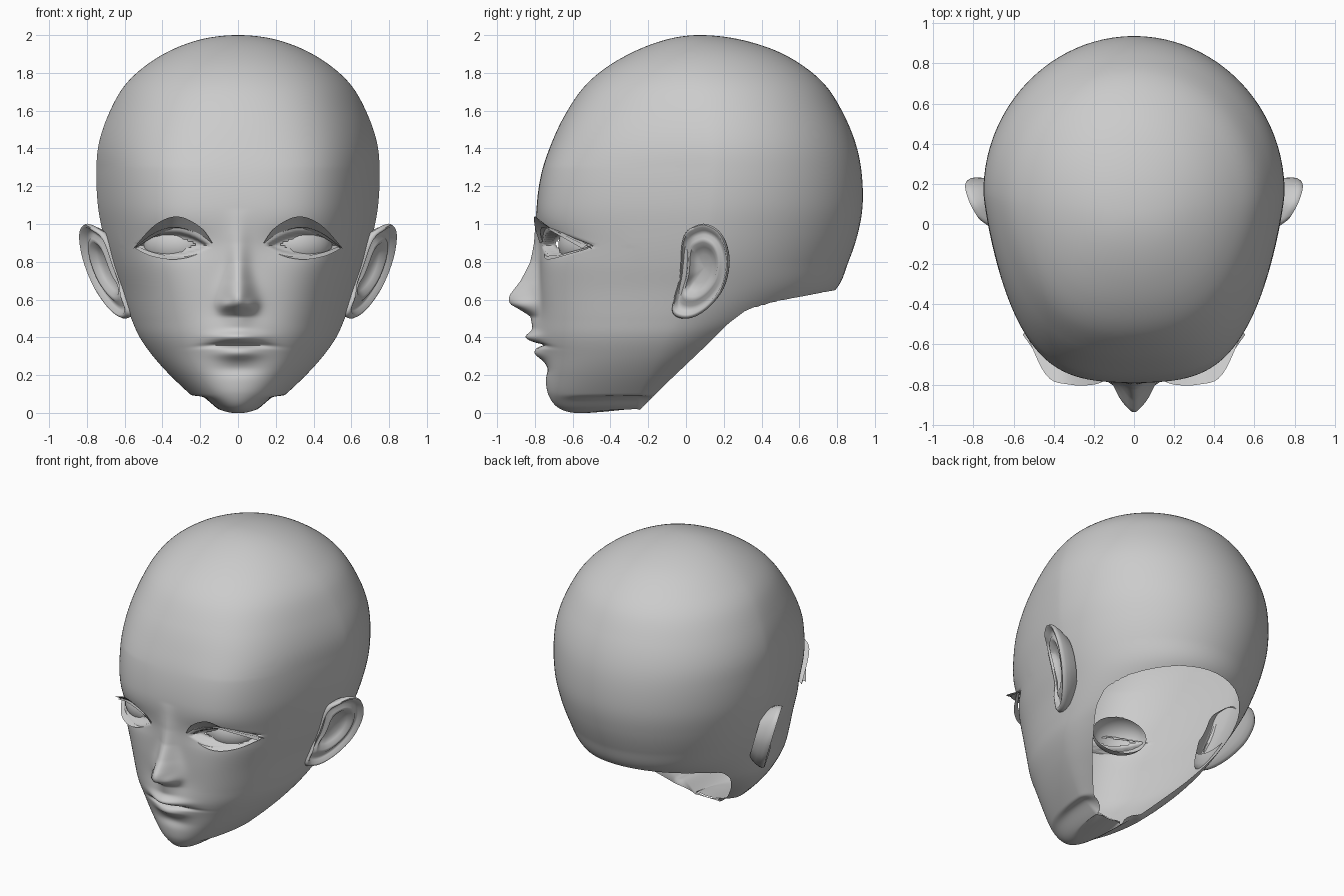
import bpy, bmesh, math
from mathutils import Vector

if "Cube" in bpy.data.objects:
    bpy.data.objects.remove(bpy.data.objects["Cube"])


def cat(pts, s):
    """Catmull-Rom through a list of tuples, parameter s in point units."""
    i = max(0, min(int(s), len(pts) - 2))
    t = s - i
    p1, p2 = pts[i], pts[i + 1]
    p0, p3 = pts[max(i - 1, 0)], pts[min(i + 2, len(pts) - 1)]
    return [0.5 * (2*b + (c - a)*t + (2*a - 5*b + 4*c - d)*t*t + (3*b - a - 3*c + d)*t**3)
            for a, b, c, d in zip(p0, p1, p2, p3)]


def lin(table, v):
    if v <= table[0][0]:
        return table[0][1]
    for (a, fa), (b, fb) in zip(table, table[1:]):
        if v <= b:
            return fa + (fb - fa) * (v - a) / (b - a)
    return table[-1][1]


def smooth(t):
    t = max(0.0, min(1.0, t))
    return t * t * (3 - 2 * t)


def bump(x, z, cx, cz, sx, sz):
    return math.exp(-((x - cx) / sx) ** 2 - ((z - cz) / sz) ** 2)


def finish(name, bm, angle=60, mirror=False):
    bmesh.ops.remove_doubles(bm, verts=bm.verts, dist=0.0003)
    bmesh.ops.recalc_face_normals(bm, faces=bm.faces)
    me = bpy.data.meshes.new(name)
    bm.to_mesh(me)
    bm.free()
    ob = bpy.data.objects.new(name, me)
    bpy.context.collection.objects.link(ob)
    bpy.ops.object.select_all(action='DESELECT')
    ob.select_set(True)
    bpy.context.view_layer.objects.active = ob
    bpy.ops.object.shade_smooth_by_angle(angle=math.radians(angle))
    if mirror:
        m = ob.modifiers.new("mirror", 'MIRROR')
        m.use_mirror_merge = False
    return ob


def skin(bm, rows, closed):
    """Quads between consecutive rows of points."""
    vs = [[bm.verts.new(p) for p in r] for r in rows]
    n = len(rows[0])
    for a, b in zip(vs, vs[1:]):
        for j in range(n if closed else n - 1):
            k = (j + 1) % n
            bm.faces.new((a[j], a[k], b[k], b[j]))
    return vs


# Head sections: height, half width, front y, back y, centre y
SECTIONS = [
    (.025, .09, -.25, -.24, -.25), (.005, .10, -.45, -.23, -.26), (0, .11, -.59, -.22, -.26),
    (.03, .175, -.68, -.2, -.26), (.1, .255, -.73, -.1, -.25), (.2, .36, -.745, .05, -.2),
    (.3, .45, -.75, .22, -.14), (.4, .52, -.765, .4, -.08), (.5, .565, -.77, .6, -.02),
    (.65, .62, -.775, .79, .06), (.8, .675, -.775, .86, .1), (.95, .715, -.785, .91, .13),
    (1.1, .742, -.79, .935, .15), (1.27, .75, -.765, .93, .16), (1.42, .738, -.715, .9, .16),
    (1.57, .69, -.645, .84, .15), (1.72, .61, -.545, .75, .13), (1.83, .5, -.42, .63, .11),
    (1.92, .355, -.26, .47, .1), (1.98, .185, -.09, .27, .08), (2, 0, .07, .07, .07),
    (1.98, -.185, .23, -.13, .07)]
TOP = 20
SQUARE = [(0, .15), (.3, .4), (.8, .75), (1.3, .75), (1.9, .1)]
RIM = [(-.27, -.05), (-.25, .01), (-.1, .16), (.1, .35), (.22, .47), (.32, .545), (.5, .595), (.79, .65)]
NOSE = [(.4, 0), (.45, .012), (.51, .04), (.545, .10), (.575, .155), (.6, .165), (.625, .158),
        (.7, .1), (.8, .05), (.9, .025), (1, .01), (1.08, 0)]


def shell(th, s):
    z, w, yf, yb, yc = cat(SECTIONS, s)
    sn, c = math.sin(th), math.cos(th)
    x = w * sn
    z += 2 * x * x * (1 - smooth(z / .1))
    if c >= 0:
        return x, yc + (yb - yc) * c, z
    k = lin(SQUARE, z)
    return x, yc + (yf - yc) * (k * smooth(-c) - (1 - k) * c), z


def eye_depth(x, z):
    """Distance inside the almond eye opening."""
    q = 1 - ((abs(x) - .345) / .195) ** 2
    return min(.885 + .075 * q - z, z - .885 + .055 * q) if q > 0 else -1


def face(x, y, z):
    """Nose, lips and eye sockets pushed along y on the front of the head."""
    if y > -.3 or z < .12 or z > 1.2:
        return y
    a = abs(x)
    d = lin(NOSE, z) * math.exp(-(a / (.055 + .02 * smooth((.8 - z) / .2))) ** 2)
    d += .035 * bump(a, z, .07, .57, .035, .035)
    d += .035 * bump(a, z, 0, .42, .17, .09)
    d += .05 * bump(a, z, 0, .40, .12, .028)
    d -= .04 * bump(a, z, 0, .36 - .2 * a * a, .14, .011)
    d += .04 * bump(a, z, 0, .315, .11, .034)
    d -= .015 * bump(a, z, 0, .23, .12, .035)
    d -= .03 * bump(a, z, .33, .9, .2, .08)
    d -= .05 * smooth(eye_depth(x, z) / .02)
    return y - d


# Head shell
N, R = 180, 280
rows = []
for i in range(R + 1):
    row = []
    for j in range(N):
        u = -1 + 2 * j / N
        x, y, z = shell(math.pi * (1 + .5 * u + .5 * u ** 3), TOP * i / R)
        row.append((x, face(x, y, z), z))
    rows.append(row)
bm = bmesh.new()
skin(bm, rows, True)

# Neck opening: snap the first vertices past the rim onto it, drop the rest
rim = {v: v.co.z - lin(RIM, v.co.y) for v in bm.verts}
snapped = {}
for v, f in rim.items():
    if f < 0:
        kept = [(e.other_vert(v), rim[e.other_vert(v)]) for e in v.link_edges if rim[e.other_vert(v)] >= 0]
        if kept:
            o, g = max(kept, key=lambda p: p[1])
            snapped[v] = v.co.lerp(o.co, f / (f - g))
gone = [v for v, f in rim.items() if f < 0 and v not in snapped]
for v, co in snapped.items():
    v.co = co
bmesh.ops.delete(bm, geom=gone, context='VERTS')
extra = [f for f in bm.faces if all(v in snapped for v in f.verts)]
holes = [f for f in bm.faces if f.calc_center_median().y < -.3
         and all(eye_depth(v.co.x, v.co.z) > .03 for v in f.verts)]
bmesh.ops.delete(bm, geom=extra + holes, context='FACES')
finish("head", bm, 80)

# Eyeballs: front half shells turned to follow the face
bm = bmesh.new()
bmesh.ops.create_uvsphere(bm, u_segments=32, v_segments=20, radius=1)
bmesh.ops.delete(bm, geom=[v for v in bm.verts if v.co.y > .05], context='VERTS')
turn = math.radians(22)
for v in bm.verts:
    x, y, z = v.co.x * .18, v.co.y * .14, v.co.z * .13
    v.co = Vector((.325 + x * math.cos(turn) - y * math.sin(turn),
                   -.53 + x * math.sin(turn) + y * math.cos(turn), .89 + z))
finish("eyeball", bm, 60, True)


# Eyelash strips lofted between two curves
def strip(name, inner, outer, steps=24):
    bm = bmesh.new()
    rows = [[cat(c, (len(c) - 1) * i / steps) for i in range(steps + 1)] for c in (inner, outer)]
    skin(bm, rows, False)
    finish(name, bm, 60, True)


strip("upper_lash",
      [(.15, -.745, .895), (.22, -.74, .94), (.33, -.71, .965), (.43, -.645, .94), (.53, -.51, .88)],
      [(.135, -.775, .90), (.2, -.8, .985), (.32, -.8, 1.04), (.44, -.75, .995), (.555, -.5, .87)])
strip("eyelid_fold",
      [(.16, -.75, .91), (.23, -.73, .955), (.33, -.70, .975), (.43, -.63, .95), (.52, -.52, .89)],
      [(.15, -.76, .90), (.22, -.77, .95), (.33, -.76, .985), (.44, -.70, .955), (.555, -.55, .87)])
strip("lower_lash",
      [(.16, -.73, .885), (.24, -.72, .845), (.35, -.69, .832), (.45, -.62, .85), (.53, -.51, .88)],
      [(.155, -.74, .88), (.24, -.75, .83), (.35, -.73, .812), (.46, -.65, .83), (.545, -.52, .87)])

# Ears: nested rings from the hidden back, over the helix, into the bowl
OUTLINE = [(0, .955), (.05, .99), (.11, 1.0), (.18, .96), (.22, .88), (.23, .78), (.2, .66),
           (.13, .565), (.05, .51), (-.02, .5), (-.07, .53), (-.06, .61), (-.035, .7), (-.025, .8), (-.02, .89)]
RINGS = [(.72, -.09), (.9, -.045), (.98, -.012), (1, .005), (.97, .02), (.92, .02), (.85, -.005),
         (.75, -.01), (.66, .006), (.57, .006), (.46, -.02), (.3, -.035), (.02, -.04)]
loop = OUTLINE[-1:] + OUTLINE + OUTLINE[:2]
edge = [cat(loop, 1 + len(OUTLINE) * i / 60) for i in range(60)]
rows = []
for k, w in RINGS:
    row = []
    for y, z in edge:
        y, z = .085 + (y - .085) * k, .77 + (z - .77) * k
        x = .70 + .5 * y + .3 * (z - .85) + w - .025 * smooth((.04 - y) / .06) * smooth((z - .6) / .1)
        row.append((x, y - .3 * w, z))
    rows.append(row)
bm = bmesh.new()
ends = skin(bm, rows, True)
bm.faces.new(ends[-1])
finish("ear", bm, 70, True)
